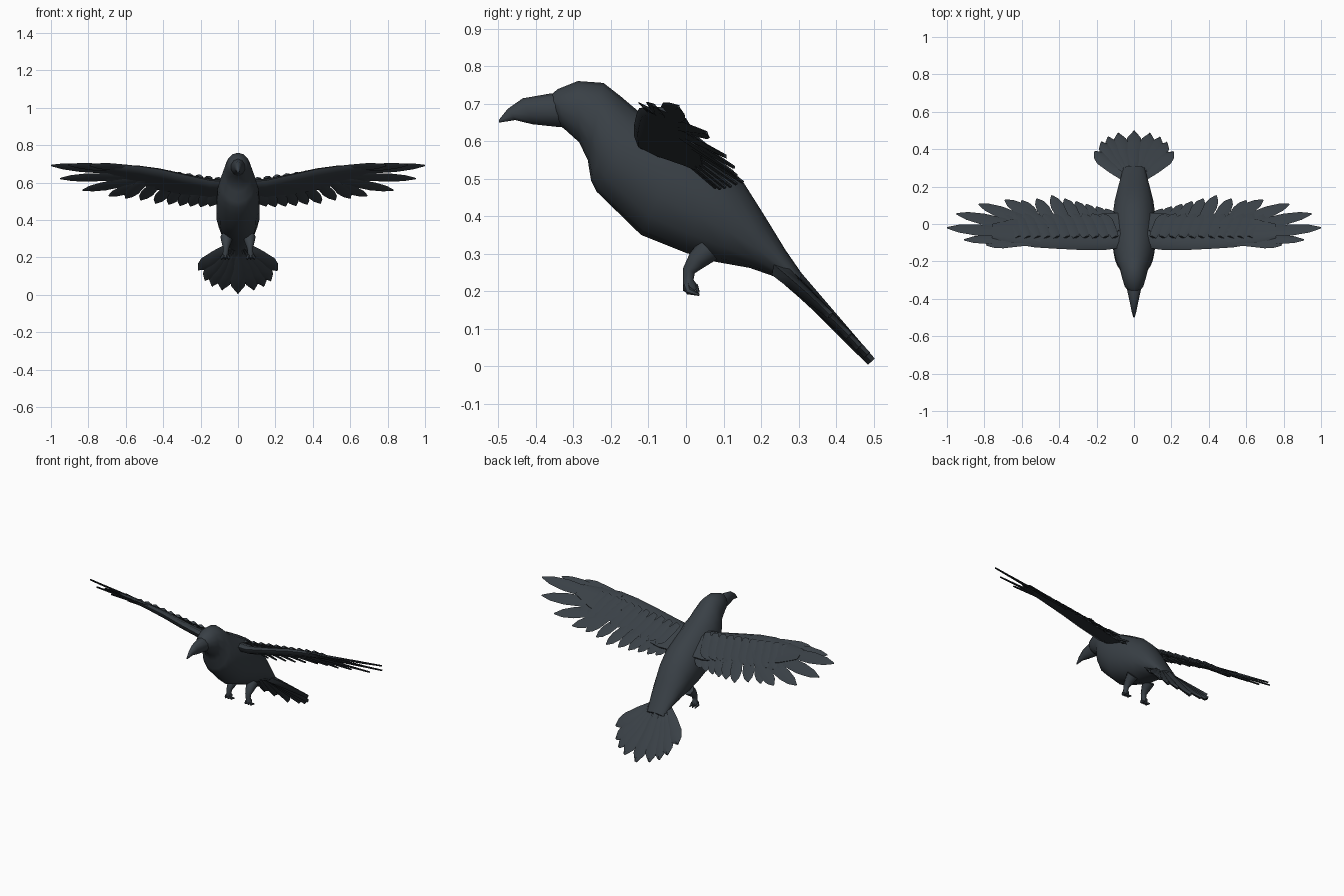
import bpy, bmesh, math
from mathutils import Vector

if "Cube" in bpy.data.objects:
    bpy.data.objects.remove(bpy.data.objects["Cube"])

plumage = bpy.data.materials.new("dark_slate_plumage")
plumage.diffuse_color = (0.041, 0.051, 0.061, 1)
plumage.use_nodes = True
plumage.node_tree.nodes["Principled BSDF"].inputs["Base Color"].default_value = plumage.diffuse_color


def finish(name, bm, mirror=False, angle=50):
    """Turn a bmesh into a smooth shaded, optionally mirrored object."""
    bmesh.ops.recalc_face_normals(bm, faces=bm.faces[:])
    mesh = bpy.data.meshes.new(name)
    bm.to_mesh(mesh)
    bm.free()
    mesh.materials.append(plumage)
    ob = bpy.data.objects.new(name, mesh)
    bpy.context.collection.objects.link(ob)
    bpy.ops.object.select_all(action='DESELECT')
    ob.select_set(True)
    bpy.context.view_layer.objects.active = ob
    bpy.ops.object.shade_smooth_by_angle(angle=math.radians(angle))
    if mirror:
        ob.modifiers.new("mirror", 'MIRROR').use_mirror_merge = False
    return ob


def loft(bm, rings):
    """Skin a list of closed point rings and cap both ends."""
    rows = [[bm.verts.new(p) for p in ring] for ring in rings]
    n = len(rows[0])
    for a, b in zip(rows, rows[1:]):
        for i in range(n):
            j = (i + 1) % n
            bm.faces.new((a[i], a[j], b[j], b[i]))
    bm.faces.new(rows[0][::-1])
    bm.faces.new(rows[-1])


def ellipse(center, u, v, n):
    return [center + u * math.cos(2 * math.pi * i / n) + v * math.sin(2 * math.pi * i / n)
            for i in range(n)]


def side_loft(bm, stations, n=14):
    """Rings between a top and a bottom profile point: (y, z), (y, z), half width."""
    rings = []
    for top, low, w in stations:
        t, b = Vector((0, *top)), Vector((0, *low))
        rings.append(ellipse((t + b) / 2, (t - b) / 2, Vector((w, 0, 0)), n))
    loft(bm, rings)


def feather(bm, base, tip, width, normal, thick=0.012):
    """Long blade with a ridged section, widest past the middle, with a blunt point."""
    base, tip = Vector(base), Vector(tip)
    d = tip - base
    side = d.cross(normal).normalized()
    up = side.cross(d).normalized()
    rings = []
    for t, w in ((0, .55), (.35, .85), (.7, 1), (.88, .7), (1, .12)):
        rings.append(ellipse(base + d * t, side * width * w / 2,
                             up * thick * (1 - .55 * t) / 2, 4))
    loft(bm, rings)


def tube(bm, path, n=8):
    """Round tube through (point, radius) pairs."""
    pts = [Vector(p) for p, r in path]
    rings = []
    for i, (p, r) in enumerate(path):
        d = (pts[min(i + 1, len(pts) - 1)] - pts[max(i - 1, 0)]).normalized()
        u = d.cross(Vector((1, 0, 0))).normalized()
        rings.append(ellipse(pts[i], u * r, d.cross(u) * r, n))
    loft(bm, rings)


# head and body
bm = bmesh.new()
side_loft(bm, [
    ((-.36, .722), (-.335, .64), .036),
    ((-.343, .738), (-.325, .633), .05),
    ((-.288, .76), (-.285, .597), .066),
    ((-.22, .755), (-.262, .55), .076),
    ((-.175, .72), (-.253, .495), .092),
    ((-.13, .682), (-.238, .465), .103),
    ((-.07, .65), (-.2, .428), .113),
    ((0, .61), (-.12, .35), .119),
    ((.08, .56), (0, .302), .117),
    ((.15, .495), (.08, .278), .106),
    ((.21, .40), (.17, .262), .088),
    ((.265, .31), (.25, .234), .07),
    ((.31, .245), (.285, .205), .06)])
finish("body", bm)

# beak
bm = bmesh.new()
side_loft(bm, [
    ((-.499, .656), (-.499, .649), .004),
    ((-.475, .686), (-.455, .656), .013),
    ((-.435, .714), (-.41, .645), .022),
    ((-.36, .727), (-.335, .637), .039),
    ((-.32, .72), (-.31, .645), .04)], 10)
finish("beak", bm)

# tail fan
bm = bmesh.new()
tail_normal = Vector((0, .74, .67))
feather(bm, (0, .24, .285), (0, .494, .012), .1, tail_normal, .055)
for i, (x, y, z) in enumerate([(.085, .483, .03), (.138, .462, .05),
                               (.175, .435, .08), (.21, .385, .135)]):
    for s in (-1, 1):
        feather(bm, (s * (.015 + .01 * i), .245, .268 - .003 * i),
                (s * x, y, z), .095, tail_normal, .045)
finish("tail_feathers", bm)

# wing arm with covered leading edge: x, front (y, z), back (y, z), thickness
bm = bmesh.new()
rings = []
for x, f, b, th in [
        (.05, (-.125, .605), (.06, .52), .055),
        (.15, (-.138, .612), (.055, .515), .05),
        (.3, (-.138, .645), (.045, .54), .046),
        (.42, (-.132, .672), (.04, .565), .044),
        (.53, (-.125, .688), (.035, .59), .038),
        (.65, (-.105, .69), (.025, .62), .026),
        (.76, (-.075, .69), (.0, .66), .01)]:
    front, back = Vector((x, *f)), Vector((x, *b))
    chord = back - front
    up = Vector((0, -chord.z, chord.y)).normalized() * th
    rings.append([front + chord * t + up * h for t, h in (
        (0, 0), (.1, .4), (.35, .5), (.7, .25), (1, .05),
        (1, -.1), (.7, -.2), (.35, -.4), (.1, -.4))])
loft(bm, rings)
finish("wing_arm", bm, True)

# long outer wing feathers
wing_normal = Vector((0, .6, .8))
bm = bmesh.new()
primaries = [(.79, -.112, .692), (.91, -.085, .695), (1.0, -.02, .692),
             (.95, .055, .622), (.83, .105, .56), (.69, .128, .53)]
for i, tip in enumerate(primaries):
    feather(bm, (.5 - .01 * i, -.09 + .016 * i, .675 - .012 * i), tip,
            .062 if i < 2 else .075, wing_normal, .02)
finish("outer_wing_feathers", bm, True)

# inner trailing feathers
bm = bmesh.new()
secondaries = [(.6, .125, .517), (.52, .135, .508), (.44, .152, .49), (.37, .135, .485),
               (.31, .12, .478), (.255, .105, .475), (.2, .092, .472), (.15, .08, .475)]
for x, y, z in secondaries:
    bx = x * .88 - .05
    feather(bm, (bx, -.04, .575 + .12 * bx), (x, y, z), .072, wing_normal, .02)
finish("inner_wing_feathers", bm, True)

# short overlapping covert feathers
bm = bmesh.new()
for i in range(11):
    x = .14 + .052 * i
    z = .585 + .13 * min(x, .6)
    feather(bm, (x - .04, -.07, z + .02), (x + .03, .055, z - .075),
            .07, wing_normal, .018)
finish("wing_coverts", bm, True)

# legs with curled feet
bm = bmesh.new()
tube(bm, [((.06, .06, .31), .034), ((.062, .03, .283), .027), ((.064, .008, .255), .017),
          ((.066, .006, .23), .014), ((.068, .01, .21), .02), ((.068, .022, .2), .012)])
for dx in (-.018, 0, .018):
    tube(bm, [((.068 + dx * .4, .002, .215), .011), ((.068 + dx, .008, .2), .01),
              ((.068 + dx, .036, .19), .003)], 6)
tube(bm, [((.068, .012, .218), .01), ((.068, .026, .212), .008),
          ((.068, .034, .196), .003)], 6)
finish("leg", bm, True)
